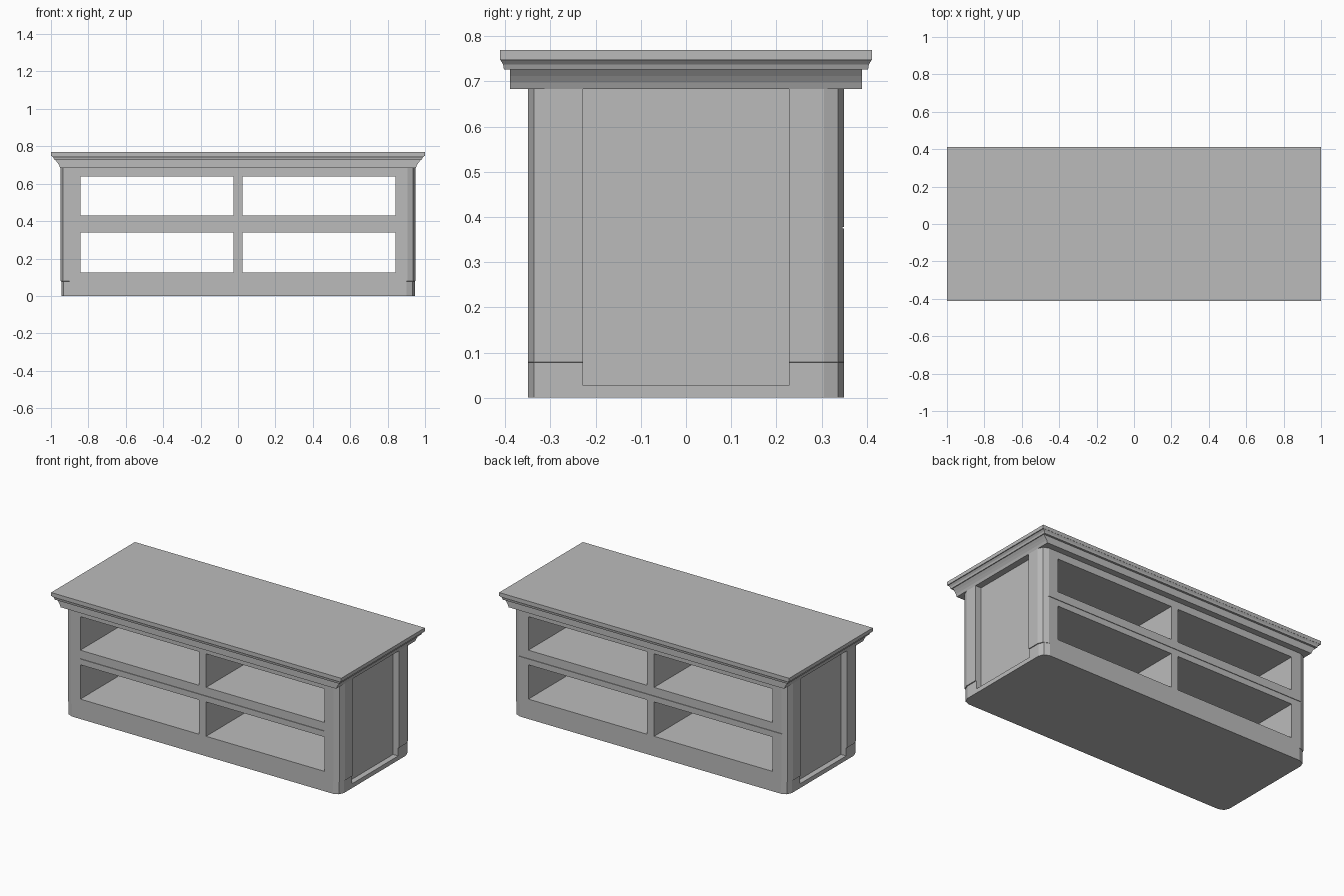
import bpy, bmesh, math

cube = bpy.data.objects.get("Cube")
if cube:
    bpy.data.objects.remove(cube, do_unlink=True)

grey = bpy.data.materials.new("plain grey")
grey.use_nodes = True
colour = (0.5, 0.5, 0.5, 1)
grey.diffuse_color = colour
grey.node_tree.nodes["Principled BSDF"].inputs["Base Color"].default_value = colour


def make_object(name, bm):
    bmesh.ops.recalc_face_normals(bm, faces=bm.faces)
    mesh = bpy.data.meshes.new(name)
    bm.to_mesh(mesh)
    bm.free()
    mesh.materials.append(grey)
    obj = bpy.data.objects.new(name, mesh)
    bpy.context.collection.objects.link(obj)
    return obj


def footprint(hx, hy, radius=0, steps=2):
    """Rectangle outline with optionally rounded corners."""
    if not radius:
        return [(hx, hy), (-hx, hy), (-hx, -hy), (hx, -hy)]
    points = []
    for quarter, (sx, sy) in enumerate([(1, 1), (-1, 1), (-1, -1), (1, -1)]):
        for i in range(steps + 1):
            a = math.pi / 2 * (quarter + i / steps)
            points.append((sx * (hx - radius) + radius * math.cos(a),
                           sy * (hy - radius) + radius * math.sin(a)))
    return points


def loft(name, levels, radius=0):
    """Stack of footprints given as (z, half width, half depth)."""
    bm = bmesh.new()
    rings = [[bm.verts.new((x, y, z)) for x, y in footprint(hx, hy, radius)]
             for z, hx, hy in levels]
    for low, high in zip(rings, rings[1:]):
        for i in range(len(low)):
            j = (i + 1) % len(low)
            bm.faces.new((low[i], low[j], high[j], high[i]))
    bm.faces.new(rings[0])
    bm.faces.new(rings[-1])
    return make_object(name, bm)


def add_box(bm, xs, ys, zs):
    verts = bmesh.ops.create_cube(bm, size=1)["verts"]
    for v in verts:
        v.co = [r[0] if c < 0 else r[1] for c, r in zip(v.co, (xs, ys, zs))]


# Carcass with rounded corners and a slightly narrower plinth
body = loft("cabinet_body", [(0, 0.945, 0.35), (0.078, 0.945, 0.35),
                             (0.079, 0.95, 0.35), (0.684, 0.95, 0.35)], 0.045)

# Four open compartments, side panel recesses and the rail seams
bm = bmesh.new()
for side in (-1, 1):
    for z0, z1 in ((0.124, 0.338), (0.429, 0.638)):
        add_box(bm, sorted((side * 0.025, side * 0.842)), (-0.5, 0.5), (z0, z1))
    add_box(bm, sorted((side * 0.91, side * 1.1)), (-0.228, 0.228), (0.027, 0.8))
add_box(bm, (-0.842, 0.842), (-0.5, -0.346), (0.374, 0.378))
add_box(bm, (-1.1, 1.1), (0.346, 0.5), (0.374, 0.378))
cutter = make_object("cutter", bm)
cutter.hide_render = True

cut = body.modifiers.new("openings", "BOOLEAN")
cut.operation = "DIFFERENCE"
cut.solver = "EXACT"
cut.object = cutter
bpy.context.view_layer.objects.active = body
body.select_set(True)
bpy.ops.object.modifier_apply(modifier=cut.name)
bpy.data.objects.remove(cutter, do_unlink=True)

# Cornice flaring at the ends, then the bevelled lip and the top board
loft("cornice", [(0.683, 0.95, 0.39), (0.698, 0.956, 0.39),
                 (0.712, 0.965, 0.39), (0.727, 0.977, 0.39)])
loft("cornice_lip", [(0.727, 0.982, 0.403), (0.738, 0.986, 0.405),
                     (0.748, 0.995, 0.411)])
loft("top_board", [(0.748, 1, 0.412), (0.77, 1, 0.412)])
